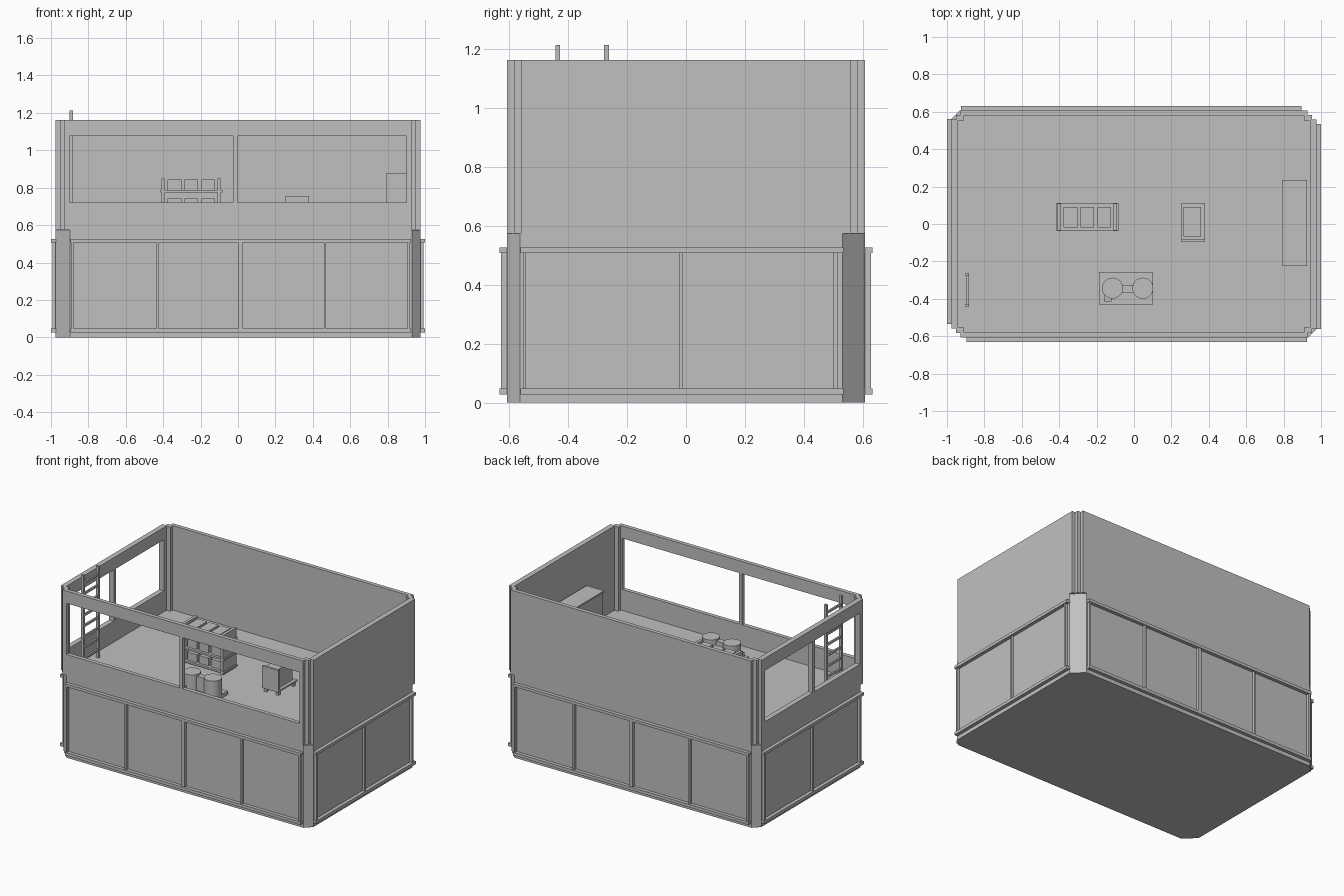
import bpy
import bmesh
import math

if "Cube" in bpy.data.objects:
    bpy.data.objects.remove(bpy.data.objects["Cube"], do_unlink=True)

# Single plain grey material
grey = bpy.data.materials.new("plain_grey")
grey.use_nodes = True
TONE = (0.53, 0.53, 0.53, 1)
grey.diffuse_color = TONE
grey.node_tree.nodes["Principled BSDF"].inputs["Base Color"].default_value = TONE


def finish(name, bm):
    bmesh.ops.recalc_face_normals(bm, faces=bm.faces)
    mesh = bpy.data.meshes.new(name)
    bm.to_mesh(mesh)
    bm.free()
    mesh.materials.append(grey)
    obj = bpy.data.objects.new(name, mesh)
    bpy.context.collection.objects.link(obj)
    return obj


def boxes(name, spans):
    """One object from boxes, each given as (x range, y range, z range)."""
    bm = bmesh.new()
    for span in spans:
        verts = bmesh.ops.create_cube(bm, size=1)["verts"]
        for v in verts:
            for i, (lo, hi) in enumerate(span):
                v.co[i] = (lo + hi) / 2 + v.co[i] * (hi - lo)
    return finish(name, bm)


def prism(name, outline, z0, z1):
    bm = bmesh.new()
    face = bm.faces.new([bm.verts.new((x, y, z0)) for x, y in outline])
    top = bmesh.ops.extrude_face_region(bm, geom=[face])["geom"]
    for v in top:
        if isinstance(v, bmesh.types.BMVert):
            v.co.z = z1
    return finish(name, bm)


def around(cx, cy, d):
    return (cx - d / 2, cx + d / 2), (cy - d / 2, cy + d / 2)


HX, HY = 0.976, 0.608      # body half sizes
FLOOR, TOP = 0.574, 1.163
BIG, SMALL = 0.077, 0.045  # corner cuts

# Lower storey: block with two large and two small corner cuts
half = [(HX, -HY + SMALL), (HX, HY - BIG), (HX - BIG, HY), (-HX + SMALL, HY)]
prism("lower_body", half + [(-x, -y) for x, y in half], 0, FLOOR)

# Rails and bars on each face, repeated by a half turn
RAILS = ((0.027, 0.048), (0.507, 0.527))
BARS = (0.048, 0.507)
long_bars = ((-0.89, -0.88), (-0.437, -0.425), (0.002, 0.027), (0.46, 0.47), (0.905, 0.918))
short_bars = ((-0.553, -0.543), (-0.022, -0.012), (0.5, 0.515))
for turn, long_name, short_name in ((1, "front", "right"), (-1, "back", "left")):
    def flip(a, b):
        return tuple(sorted((a * turn, b * turn)))
    long_y, long_in = flip(-0.632, -HY + 0.002), flip(-0.627, -HY + 0.002)
    short_x, short_in = flip(HX - 0.002, 1.0), flip(HX - 0.002, 0.993)
    boxes(long_name + "_panel_frame",
          [(flip(-0.895, 0.925), long_y, z) for z in RAILS]
          + [(flip(*b), long_in, BARS) for b in long_bars])
    boxes(short_name + "_panel_frame",
          [(short_x, flip(-0.562, 0.535), z) for z in RAILS]
          + [(short_in, flip(*b), BARS) for b in short_bars])

# Upper walls: two solid, two with windows
WX, WY = 0.928, 0.56
Z = (FLOOR, TOP)
SILL, HEAD = 0.72, 1.077
boxes("back_wall", [((-WX, WX), (0.58, HY), Z)])
boxes("right_wall", [((0.94, HX), (-WY, WY), Z)])


def window_pieces(end, opening, mullion):
    """Along-wall and height ranges of a wall with a divided window."""
    gap = (SILL, HEAD)
    return [((-end, end), (FLOOR, SILL)), ((-end, end), (HEAD, TOP)),
            ((-end, -opening), gap), ((opening, end), gap), (mullion, gap)]


boxes("front_window_wall", [(a, (-HY, -0.58), z)
                            for a, z in window_pieces(WX, 0.9, (-0.027, -0.003))])
boxes("left_window_wall", [((-HX, -0.94), a, z)
                           for a, z in window_pieces(WY, 0.525, (-0.027, -0.003))])

# Stepped corner columns
boxes("corner_columns", [(tuple(sorted((sx * 0.91, sx * 0.952))),
                          tuple(sorted((sy * 0.553, sy * 0.584))), Z)
                         for sx in (-1, 1) for sy in (-1, 1)])

# Ladder
ladder_y = (-0.435, -0.27)
rungs = 8
boxes("ladder",
      [((-0.902, -0.882), (y - 0.008, y + 0.008), (FLOOR, 1.213)) for y in ladder_y]
      + [((-0.898, -0.886), ladder_y, (0.62 + i * 0.075, 0.635 + i * 0.075))
         for i in range(rungs)])

# Storage rack with boxes on three shelves
levels = (0.585, 0.675, 0.775)
boxes("rack_frame",
      [((x, x + 0.02), (-0.035, 0.11), (FLOOR, 0.85)) for x in (-0.41, -0.11)]
      + [((-0.415, -0.082), (-0.038, 0.112), (z, z + 0.013)) for z in levels])
boxes("rack_boxes", [((x, x + 0.073), (-0.02, 0.092), (z + 0.013, z + 0.068))
                     for x in (-0.376, -0.286, -0.196) for z in levels])

# Twin drum machine: base, drums joined by a bridge, small control block
boxes("machine_base", [((-0.187, 0.102), (-0.43, -0.257), (FLOOR, 0.6))])
boxes("machine_bridge", [((-0.09, 0.02), (-0.365, -0.325), (0.6, 0.7))])
boxes("machine_control", [((-0.16, -0.12), (-0.415, -0.375), (0.6, 0.63))])
for side, x in (("left", 0.047), ("right", -0.115)):
    ring = [math.tau * i / 32 for i in range(32)]
    drum = prism(side + "_drum", [(x + 0.056 * math.cos(a), -0.343 + 0.056 * math.sin(a))
                                  for a in ring], 0.6, 0.712)
    bpy.ops.object.select_all(action="DESELECT")
    drum.select_set(True)
    bpy.context.view_layer.objects.active = drum
    bpy.ops.object.shade_smooth_by_angle()

# Cart
boxes("cart_deck", [((0.255, 0.38), (-0.097, 0.112), (0.6, 0.612))])
boxes("cart_end_board", [((0.255, 0.38), (-0.097, -0.082), (0.61, 0.755))])
boxes("cart_load", [((0.265, 0.358), (-0.068, 0.09), (0.612, 0.745))])
boxes("cart_wheels", [(*around(x, y, 0.02), (FLOOR, 0.601))
                      for x in (0.272, 0.363) for y in (-0.075, 0.09)])

# Counter
boxes("counter", [((0.795, 0.92), (-0.22, 0.23), (FLOOR, 0.867)),
                  ((0.79, 0.925), (-0.225, 0.235), (0.865, 0.876))])
